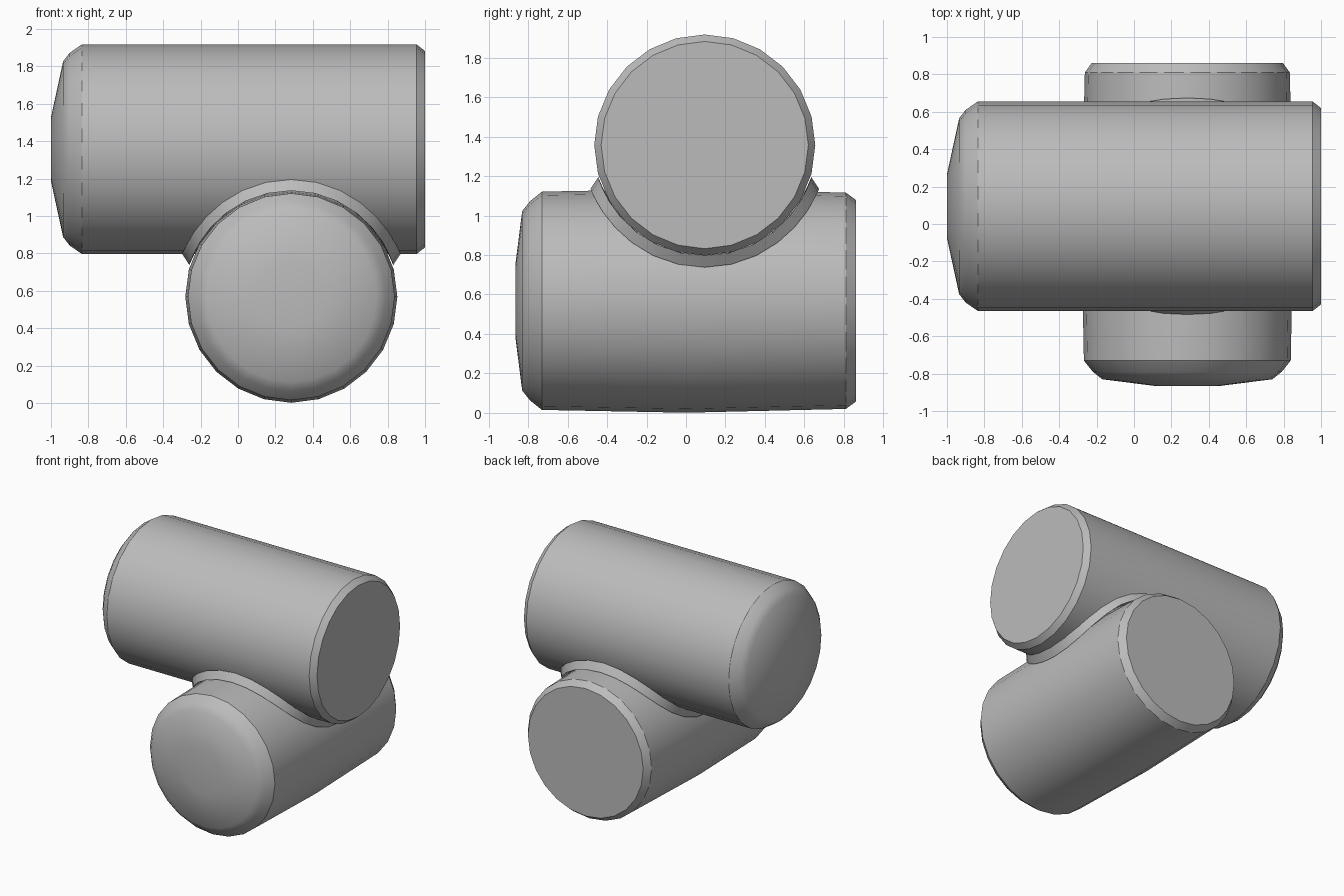
import bpy, bmesh, math
from math import sin, cos, sqrt, tau, radians
from mathutils import Vector

cube = bpy.data.objects.get("Cube")
if cube:
    bpy.data.objects.remove(cube)

grey = bpy.data.materials.new("plain_grey")
grey.use_nodes = True
colour = (0.5, 0.5, 0.5, 1)
grey.diffuse_color = colour
grey.node_tree.nodes["Principled BSDF"].inputs["Base Color"].default_value = colour

SIDES = 24
UPPER = Vector((0, 0.095, 1.357))
LOWER = Vector((0.285, 0, 0.568))
R_UP, R_LOW = 0.56, 0.567


def finish(name, bm, angle):
    bmesh.ops.recalc_face_normals(bm, faces=bm.faces)
    mesh = bpy.data.meshes.new(name)
    bm.to_mesh(mesh)
    bm.free()
    mesh.materials.append(grey)
    obj = bpy.data.objects.new(name, mesh)
    bpy.context.collection.objects.link(obj)
    bpy.ops.object.select_all(action='DESELECT')
    obj.select_set(True)
    bpy.context.view_layer.objects.active = obj
    bpy.ops.object.shade_smooth_by_angle(angle=radians(angle))


def log(name, profile, place):
    """Lathe (distance along axis, radius) pairs and cap both ends."""
    bm = bmesh.new()
    rings = []
    for along, radius in profile:
        rings.append([bm.verts.new(place(along, radius * cos(tau * i / SIDES),
                                         radius * sin(tau * i / SIDES)))
                      for i in range(SIDES)])
    for a, b in zip(rings, rings[1:]):
        for i in range(SIDES):
            j = (i + 1) % SIDES
            bm.faces.new((a[i], a[j], b[j], b[i]))
    bm.faces.new(rings[0])
    bm.faces.new(rings[-1])
    finish(name, bm, 32)


# Upper cylinder, lying left to right, domed on its right end
log("upper_cylinder",
    [(-1, 0.17), (-0.935, 0.47), (-0.9, 0.515), (-0.835, R_UP),
     (0.955, R_UP), (1, 0.525)],
    lambda t, u, v: UPPER + Vector((t, u, v)))

# Lower cylinder, lying front to back, gently domed at the front
log("lower_cylinder",
    [(-0.865, 0.18), (-0.83, 0.455), (-0.79, 0.505), (-0.73, 0.553),
     (0, R_LOW), (0.81, 0.548), (0.862, 0.51)],
    lambda t, u, v: LOWER + Vector((u, t, v)))

# Weld fillet: a three-sided strip following the crossing of the cylinders
bm = bmesh.new()
z_top, z_low = LOWER.z + R_LOW, UPPER.z - R_UP
mid, half = (z_top + z_low) / 2, (z_top - z_low) / 2
WIDTH, STEPS = 0.065, 32
sections = []
for i in range(STEPS):
    t = tau * i / STEPS
    z = mid + half * cos(2 * t)
    dx = math.copysign(sqrt(max(0, R_LOW ** 2 - (z - LOWER.z) ** 2)), sin(t))
    dy = math.copysign(sqrt(max(0, R_UP ** 2 - (z - UPPER.z) ** 2)), cos(t))
    p = Vector((LOWER.x + dx, UPPER.y + dy, z))
    n_up = Vector((0, dy, z - UPPER.z)).normalized()
    n_low = Vector((dx, 0, z - LOWER.z)).normalized()
    k = n_up.dot(n_low)
    on_up = p + (n_low - k * n_up).normalized() * WIDTH
    on_low = p + (n_up - k * n_low).normalized() * WIDTH
    sections.append([bm.verts.new(q) for q in (p, on_up, on_low)])
for i in range(STEPS):
    a, b = sections[i], sections[(i + 1) % STEPS]
    for s in range(3):
        e = (s + 1) % 3
        bm.faces.new((a[s], a[e], b[e], b[s]))
finish("weld_fillet", bm, 40)
